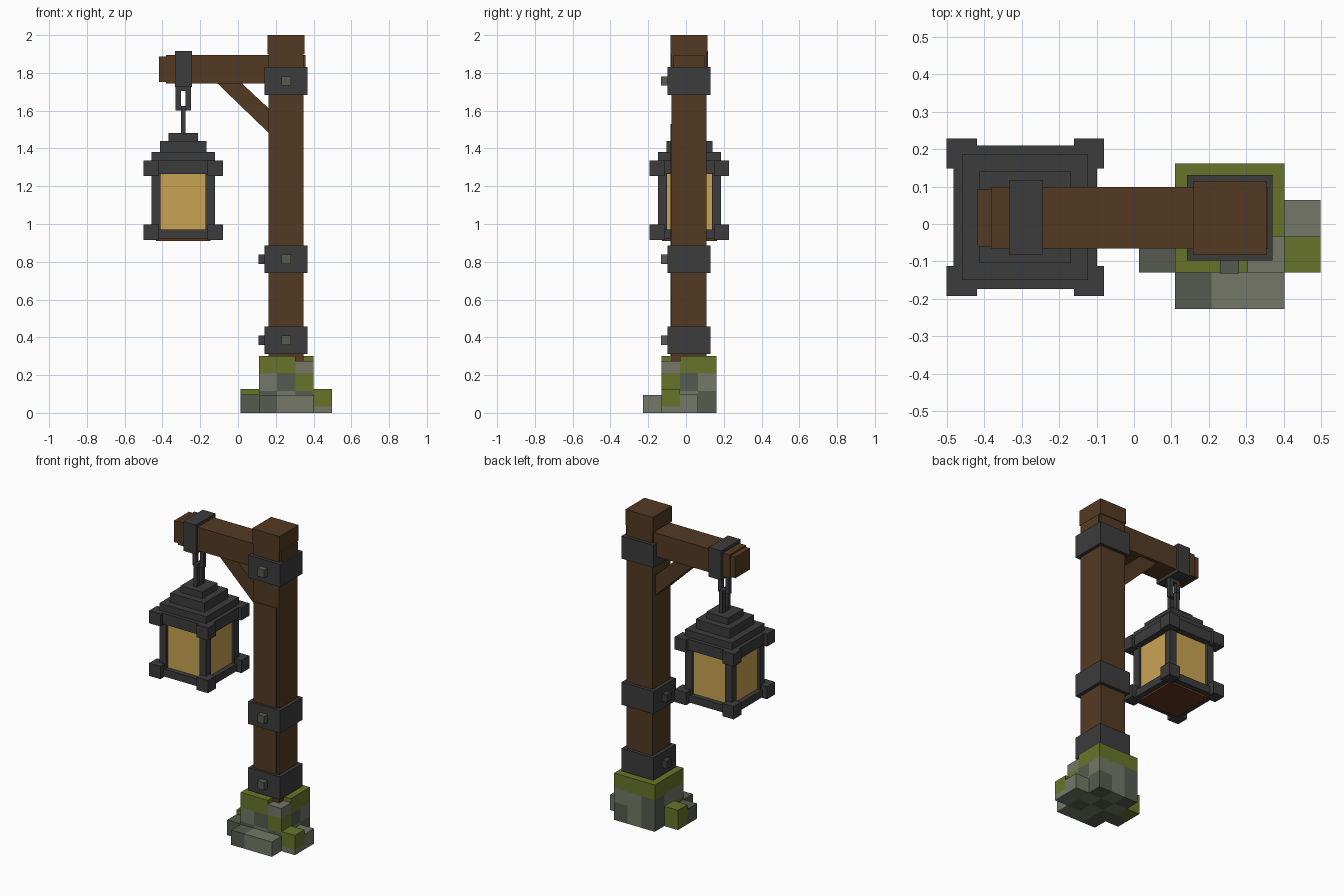
import bpy, bmesh

if "Cube" in bpy.data.objects:
    bpy.data.objects.remove(bpy.data.objects["Cube"])

def mat(name, rgb):
    m = bpy.data.materials.new(name)
    lin = [((c / 255 + 0.055) / 1.055) ** 2.4 for c in rgb]
    m.diffuse_color = (*lin, 1)
    m.use_nodes = True
    m.node_tree.nodes["Principled BSDF"].inputs["Base Color"].default_value = m.diffuse_color
    return m

WOOD = mat("brown wood", (84, 58, 35))
RED = mat("reddish wood", (96, 54, 32))
IRON = mat("dark iron", (60, 60, 60))
GLASS = mat("amber glass", (202, 164, 84))
LIGHT = mat("light stone", (115, 119, 103))
DARK = mat("dark stone", (87, 91, 80))
MOSS = mat("moss green", (104, 116, 42))

def finish(name, bm, m):
    bmesh.ops.recalc_face_normals(bm, faces=bm.faces)
    me = bpy.data.meshes.new(name)
    bm.to_mesh(me)
    bm.free()
    me.materials.append(m)
    ob = bpy.data.objects.new(name, me)
    bpy.context.collection.objects.link(ob)
    return ob

def box(name, x, y, z, m):
    bm = bmesh.new()
    bmesh.ops.create_cube(bm, size=1)
    for v in bm.verts:
        v.co = [r[0] if c < 0 else r[1] for c, r in zip(v.co, (x, y, z))]
    return finish(name, bm, m)

def square(name, cx, cy, half, z, m):
    return box(name, (cx - half, cx + half), (cy - half, cy + half), z, m)

PX, PY = 0.255, 0.017    # post axis
LX, LY = -0.29, 0.018    # lantern axis

# Post with cap and thin front plank
square("post", PX, PY, 0.0925, (0.2, 1.92), WOOD)
square("post_cap", PX, PY, 0.098, (1.9, 2.0), WOOD)
box("post_plank", (0.18, 0.33), (-0.082, -0.07), (0.3, 1.53), WOOD)
square("post_foot", PX, PY, 0.088, (0.283, 0.31), RED)

# Iron bands and studs
for i, z in enumerate((0.385, 0.813, 1.757)):
    square(f"post_band_{i}", PX, PY, 0.114, (z - 0.073, z + 0.073), IRON)
    box(f"front_stud_{i}", (PX - 0.025, PX + 0.025), (-0.132, -0.09), (z - 0.025, z + 0.025), DARK)
    if i < 2:
        box(f"side_stud_{i}", (0.108, 0.15), (PY - 0.025, PY + 0.025), (z - 0.025, z + 0.025), IRON)

# Beam, beam end, beam band
box("beam", (-0.382, 0.358), (-0.066, 0.099), (1.745, 1.896), WOOD)
box("beam_end", (-0.417, -0.37), (-0.06, 0.093), (1.752, 1.888), WOOD)
box("beam_band", (-0.333, -0.243), (-0.082, 0.116), (1.725, 1.915), IRON)

# Diagonal brace, extruded profile
bm = bmesh.new()
prof = [(-0.115, 1.75), (0.015, 1.75), (0.17, 1.605), (0.17, 1.475)]
f = bm.faces.new([bm.verts.new((x, -0.045, z)) for x, z in prof])
ext = bmesh.ops.extrude_face_region(bm, geom=[f])
bmesh.ops.translate(bm, vec=(0, 0.125, 0), verts=[v for v in ext["geom"] if isinstance(v, bmesh.types.BMVert)])
finish("brace", bm, WOOD)

# Two chain links, turned 90 degrees to each other
def link(name, z0, z1, along_x):
    for k, (a0, a1, b0, b1) in enumerate(((-.04, -.013, z0, z1), (.013, .04, z0, z1),
                                          (-.013, .013, z0, z0 + .025), (-.013, .013, z1 - .025, z1))):
        wide, thin = (a0, a1), (-0.0125, 0.0125)
        dx, dy = (wide, thin) if along_x else (thin, wide)
        box(f"{name}_{k}", (LX + dx[0], LX + dx[1]), (LY + dy[0], LY + dy[1]), (b0, b1), IRON)

link("upper_link", 1.6, 1.73, True)
link("lower_link", 1.47, 1.625, False)

# Lantern roof steps, rims, glass and floor
for i, (h, z0, z1) in enumerate(((0.191, 1.265, 1.335), (0.167, 1.33, 1.38), (0.122, 1.38, 1.44), (0.078, 1.44, 1.482))):
    square(f"lantern_roof_{i}", LX, LY, h, (z0, z1), IRON)
square("lantern_glass", LX, LY, 0.15, (0.95, 1.28), GLASS)
square("lantern_rim", LX, LY, 0.18, (0.922, 0.97), IRON)
square("lantern_floor", LX, LY, 0.145, (0.91, 0.93), RED)

# Lantern corners
for sx in (-1, 1):
    for sy in (-1, 1):
        n = f"{sx}_{sy}".replace("-1", "a").replace("1", "b")
        square(f"lantern_post_{n}", LX + sx * 0.143, LY + sy * 0.143, 0.024, (0.94, 1.3), IRON)
        for tag, z in (("low", (0.915, 0.997)), ("high", (1.255, 1.336))):
            square(f"lantern_corner_{tag}_{n}", LX + sx * 0.17, LY + sy * 0.17, 0.0405, z, IRON)

# Stone base: 3 x 3 columns in two layers
S = 0.097
def stone(name, i, j, z0, z1, m):
    x, y = 0.11 + i * S, -0.13 + j * S
    box(name, (x, x + S), (y, y + S), (z0, z1), m)

for i in range(3):
    for j in range(3):
        low = LIGHT if (i + j) % 2 else DARK
        high = DARK if (i + 2 * j) % 3 == 1 else LIGHT
        if (i, j) == (2, 0):
            high = MOSS
        stone(f"base_low_{i}{j}", i, j, 0, 0.115, low)
        stone(f"base_high_{i}{j}", i, j, 0.115, 0.21, high)
        if (i, j) != (2, 0):
            stone(f"moss_top_{i}{j}", i, j, 0.205, 0.302, MOSS)
stone("corner_stone", 2, 0, 0.21, 0.275, LIGHT)

# Loose stones around the base
for i, m in enumerate((DARK, LIGHT, LIGHT)):
    stone(f"front_stone_{i}", i, -1, 0, 0.096, m)
stone("left_stone", -1, 0, 0, 0.098, DARK)
stone("left_moss_stone", -1, 1, 0, 0.127, MOSS)
stone("right_stone", 3, 1, 0, 0.098, LIGHT)
stone("right_stone_foot", 3, 0, 0, 0.035, LIGHT)
stone("right_moss_stone", 3, 0, 0.035, 0.127, MOSS)
